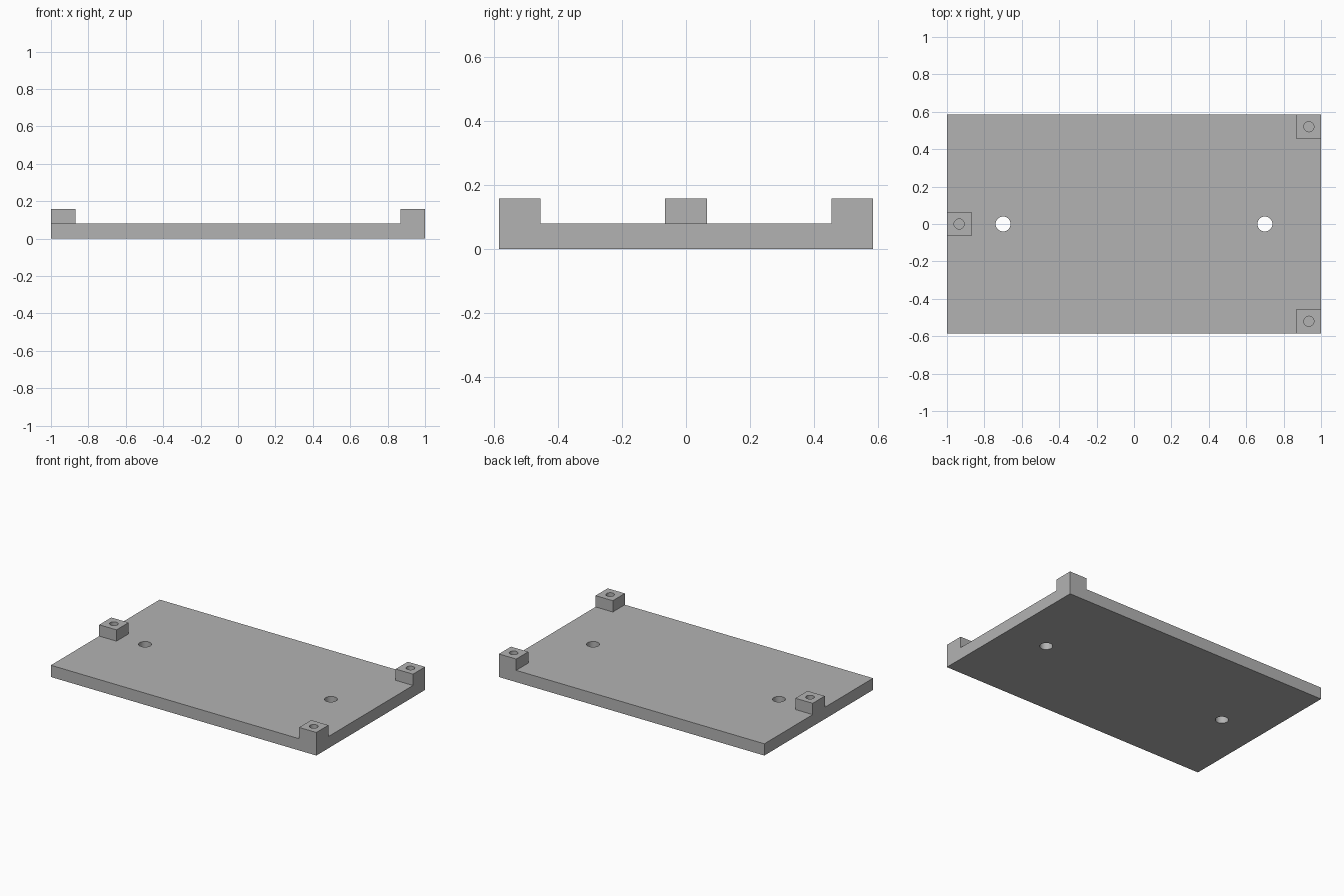
import bpy
import math

cube = bpy.data.objects.get("Cube")
if cube:
    bpy.data.objects.remove(cube, do_unlink=True)

LENGTH, WIDTH, PLATE_TOP, POST_TOP = 2.0, 1.17, 0.08, 0.157
POST = 0.13
POST_X = (LENGTH - POST) / 2
POST_Y = (WIDTH - POST) / 2

grey = bpy.data.materials.new("plain grey")
grey.use_nodes = True
grey.diffuse_color = (0.45, 0.45, 0.45, 1)
grey.node_tree.nodes["Principled BSDF"].inputs["Base Color"].default_value = (0.45, 0.45, 0.45, 1)


def box(name, x, y, size_x, size_y, top):
    """Box standing on the ground."""
    bpy.ops.mesh.primitive_cube_add(size=1, location=(x, y, top / 2))
    obj = bpy.context.object
    obj.name = name
    obj.scale = (size_x, size_y, top)
    bpy.ops.object.transform_apply(location=True, rotation=False, scale=True)
    obj.data.materials.append(grey)
    return obj


def drill(name, x, y, radius, bottom, top):
    """Upright cylinder used to cut a hole."""
    bpy.ops.mesh.primitive_cylinder_add(vertices=48, radius=radius, depth=top - bottom,
                                        location=(x, y, (top + bottom) / 2))
    obj = bpy.context.object
    obj.name = name
    obj.hide_render = True
    obj.data.materials.append(grey)
    return obj


def combine(target, tool, operation):
    """Apply a boolean and discard the tool."""
    mod = target.modifiers.new(tool.name, "BOOLEAN")
    mod.operation = operation
    mod.solver = "EXACT"
    mod.object = tool
    bpy.context.view_layer.objects.active = target
    bpy.ops.object.modifier_apply(modifier=mod.name)
    bpy.data.objects.remove(tool, do_unlink=True)


# Flat base plate
plate = box("mounting_plate", 0, 0, LENGTH, WIDTH, PLATE_TOP)

# Three square posts: two left corners, one at the middle of the right edge
posts = [(POST_X, POST_Y), (POST_X, -POST_Y), (-POST_X, 0)]
for x, y in posts:
    combine(plate, box("post", x, y, POST, POST, POST_TOP), "UNION")

# Blind screw holes in the posts
for x, y in posts:
    combine(plate, drill("screw_hole", x, y, 0.027, PLATE_TOP, POST_TOP + 0.1), "DIFFERENCE")

# Two holes right through the plate
for x in (-0.70, 0.70):
    combine(plate, drill("through_hole", x, 0, 0.04, -0.1, 0.2), "DIFFERENCE")

# Smooth hole walls, crisp edges elsewhere
bpy.ops.object.select_all(action="DESELECT")
plate.select_set(True)
bpy.context.view_layer.objects.active = plate
bpy.ops.object.shade_smooth_by_angle(angle=math.radians(30))
